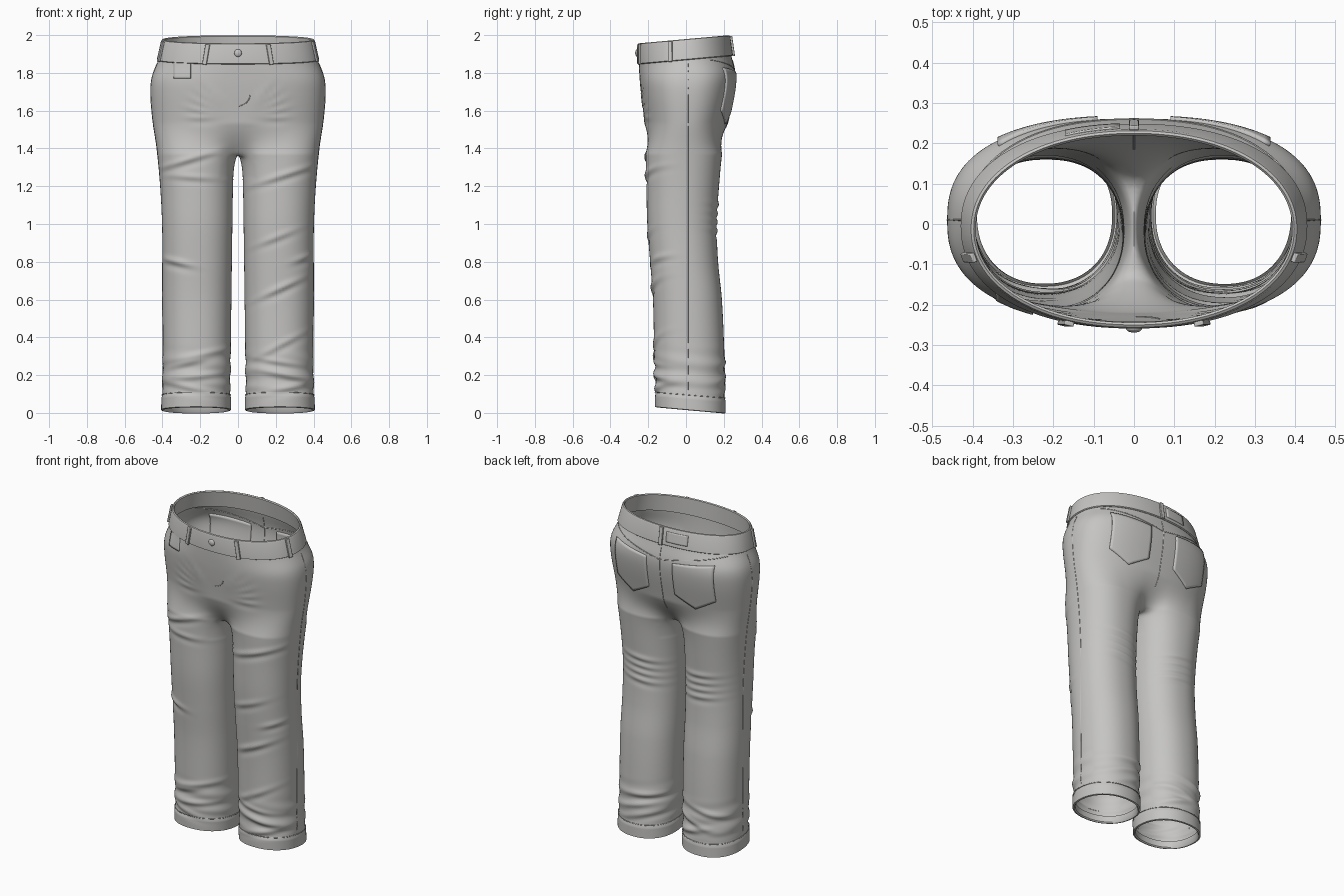
import bpy, bmesh, math, random
from mathutils import Vector, Matrix
from mathutils.bvhtree import BVHTree

if "Cube" in bpy.data.objects:
    bpy.data.objects.remove(bpy.data.objects["Cube"])

cloth = bpy.data.materials.new("pale_grey_cloth")
cloth.use_nodes = True
GREY = (0.56, 0.555, 0.54, 1)
cloth.diffuse_color = GREY
cloth.node_tree.nodes["Principled BSDF"].inputs["Base Color"].default_value = GREY

# Silhouette: height, outer x, front depth, back depth, roundness
SHAPE = [(0, .402, .158, .205, 2.2), (.3, .398, .168, .203, 2.2), (.6, .4, .175, .19, 2.2),
         (.8, .4, .19, .17, 2.2), (1, .402, .205, .163, 2.2), (1.2, .412, .21, .175, 2.2),
         (1.4, .43, .215, .195, 2.3), (1.55, .452, .222, .225, 2.4), (1.7, .463, .238, .256, 2.5),
         (1.78, .455, .245, .26, 2.5), (1.88, .418, .25, .238, 2.2), (2, .393, .25, .222, 2.1)]
TOP, CROTCH, HEM = 1.95, 1.37, .018
LEG_ARC = math.radians(150)


def ease(t):
    t = min(1, max(0, t))
    return t * t * (3 - 2 * t)


def profile(z):
    last = len(SHAPE) - 1
    i = max(k for k in range(last) if SHAPE[k][0] <= z or k == 0)
    a, b = SHAPE[i], SHAPE[i + 1]
    p, q = SHAPE[max(i - 1, 0)], SHAPE[min(i + 2, last)]
    h = b[0] - a[0]
    t = (z - a[0]) / h
    out = []
    for c in range(1, len(a)):
        m0 = (b[c] - p[c]) / (b[0] - p[0]) * h
        m1 = (q[c] - a[c]) / (q[0] - a[0]) * h
        d = b[c] - a[c]
        out.append(a[c] + t * (m0 + t * (3 * d - 2 * m0 - m1 + t * (m0 + m1 - 2 * d))))
    return out


def power(v, n):
    return math.copysign(abs(v) ** (2 / n), v)


def place(z, u, side=1, off=0.0):
    """Cloth point: u runs -1 (front centre) to 1 (back centre); beyond 1 is the inner leg."""
    outer, front, back, n = profile(z)
    drop = max(0, CROTCH - z)
    inner = .025 * (1 - math.exp(-drop / .05)) + .013 * drop
    outer, front, back, inner = outer + off, front + off, back + off, inner - off
    cy, ry = (back - front) / 2, (back + front) / 2
    a, b = u * math.pi / 2, u * LEG_ARC
    cx, rx = (outer + inner) / 2, (outer - inner) / 2
    leg = Vector((cx + rx * power(math.cos(b), n), cy + ry * power(math.sin(b), n), z))
    seam = abs(u) > 1 - 1e-6
    if abs(u) > 1.001:
        p = leg
    else:
        body = Vector((outer * power(max(0, math.cos(a)), n), cy + ry * power(math.sin(a), n), z))
        s = min(1, max(0, (1.54 - z) / (1.54 - CROTCH))) ** 1.5
        p = body.lerp(leg, s)
    if seam and z >= CROTCH:
        p.x = 0
    p.z += p.y * .09 * (ease((z - 1.5) / .38) - ease((.5 - z) / .5))
    p.x *= side
    return p


def finish(name, bm, bevel=0):
    me = bpy.data.meshes.new(name)
    bm.to_mesh(me)
    ob = bpy.data.objects.new(name, me)
    bpy.context.collection.objects.link(ob)
    me.materials.append(cloth)
    if bevel:
        mod = ob.modifiers.new("soft_edges", 'BEVEL')
        mod.width, mod.segments = bevel, 2
    return ob


def strip(bm, a, b, cyclic):
    n = min(len(a), len(b))
    for i in range(n if cyclic else n - 1):
        j = (i + 1) % n
        bm.faces.new((a[i], a[j], b[j], b[i]))


# Trouser body: hip rows that split into two leg tubes with a turned hem
M, K = 64, 13
arc = [-1 + 2 * i / M for i in range(M + 1)]
inseam = [1 + .4 * k / (K + 1) for k in range(1, K + 1)]
hips = [(TOP + (CROTCH - TOP) * i / 64, 0) for i in range(65)]
legs = [(CROTCH + (HEM - CROTCH) * i / 150, 0) for i in range(1, 151)]
legs = [(z, .005 * ease((.095 - z) / .015)) for z, _ in legs]
legs += [(HEM - .003, -.004), (HEM + .004, -.01), (.06, -.012)]
bm = bmesh.new()
for side in (1, -1):
    prev = None
    for z, off in hips + legs:
        us = arc + (inseam if z <= CROTCH + 1e-6 else [])
        row = [bm.verts.new(place(z, u, side, off)) for u in us]
        if prev:
            strip(bm, prev, row, len(prev) > M + 1)
        prev = row
bmesh.ops.remove_doubles(bm, verts=bm.verts[:], dist=1e-5)
fork = [v for v in bm.verts if abs(v.co.x) < .09 and 1.24 < v.co.z < 1.52]
for _ in range(8):
    bmesh.ops.smooth_vert(bm, verts=fork, factor=.5, use_axis_x=True, use_axis_y=True, use_axis_z=True)
bmesh.ops.recalc_face_normals(bm, faces=bm.faces[:])
bm.normal_update()

# Folds: face (-1 front, 1 back), x, z, slope in degrees, half length, height
folds = [(-1, -.27, 1.34, 17, .13, .009), (-1, -.24, 1.25, -4, .11, .006), (-1, .24, 1.26, 18, .14, .009),
         (-1, .2, .93, 22, .1, .007), (-1, .22, .66, 25, .11, .01), (-1, -.32, .8, -14, .08, .009),
         (-1, .34, .82, 20, .06, .006), (-1, -.2, .31, 12, .13, .008), (-1, .22, .36, 28, .12, .007)]
for s in (1, -1):
    for i in range(5):
        deg = 2 + 13 * i
        r = math.radians(deg)
        folds.append((-1, s * (.03 + .16 * math.cos(r)), 1.56 + .15 * math.sin(r), s * deg, .07, .005))
    for i in range(4):
        folds.append((1, s * .2, 1.1 - .045 * i, s * 6, .1, .007))
rng = random.Random(4)
for s in (1, -1):
    for face in (1, -1):
        for z in (.14, .2, .27):
            folds.append((face, s * rng.uniform(.14, .3), z, rng.uniform(-20, 20), .12, .008))
folds = [(f, x, z, math.cos(math.radians(d)), math.sin(math.radians(d)), l, h) for f, x, z, d, l, h in folds]
moves = []
for v in bm.verts:
    x, _, z = v.co
    push = 0
    for f, fx, fz, c, s, length, h in folds:
        if v.normal.y * f <= 0 or abs(z - fz) > .16:
            continue
        along = (x - fx) * c + (z - fz) * s
        across = (z - fz) * c - (x - fx) * s
        if abs(across) < .07:
            ridge = math.exp(-(across / .016) ** 2) - .6 * math.exp(-((across + .028) / .018) ** 2)
            push += h * ridge * math.exp(-(along / length) ** 2) * min(1, 2 * abs(v.normal.y))
    # gathered cloth above the hem
    gather = ease((z - .1) / .05) * ease((.38 - z) / .15)
    push += .003 * gather * math.sin(62 * z + 9 * x + 8 * v.co.y)
    moves.append((v, v.normal * push))
for v, m in moves:
    v.co += m
bm.normal_update()
body_tree = BVHTree.FromBMesh(bm)
meshes = [finish("trouser_body", bm)]

# Waistband: closed cross-section swept round the waist
ring = [(1, u) for u in arc] + [(-1, u) for u in reversed(arc[1:-1])]
section = [(.002, 1.868), (.009, 1.872), (.009, 1.965), (.006, 1.976), (0, 1.979), (-.006, 1.974), (-.008, 1.872)]
bm = bmesh.new()
rows = [[bm.verts.new(place(z, u, s, off)) for s, u in ring] for off, z in section]
for a, b in zip(rows, rows[1:] + rows[:1]):
    strip(bm, a, b, True)
bmesh.ops.recalc_face_normals(bm, faces=bm.faces[:])
band_tree = BVHTree.FromBMesh(bm)
meshes.append(finish("waistband", bm))


# Belt loops
def belt_loop(name, u, side):
    low, high = place(1.866, u, side, .013), place(1.974, u, side, .013)
    near = place(1.92, u - .02 if u > 0 else u + .02, side, .013)
    up = (high - low).normalized()
    along = (near - place(1.92, u, side, .013)).normalized()
    if abs(u) == 1:
        along = Vector((1, 0, 0))
    out = up.cross(along).normalized()
    along = out.cross(up)
    rot = Matrix((along, out, up)).transposed().to_4x4()
    size = Matrix.Diagonal((.024, .012, (high - low).length, 1))
    bm = bmesh.new()
    bmesh.ops.create_cube(bm, size=1, matrix=Matrix.Translation((low + high) / 2) @ rot @ size)
    bmesh.ops.recalc_face_normals(bm, faces=bm.faces[:])
    meshes.append(finish(name, bm, .003))


for s, tag in ((1, "left"), (-1, "right")):
    belt_loop("front_belt_loop_" + tag, -.76, s)
    belt_loop("side_belt_loop_" + tag, -.17, s)
belt_loop("back_belt_loop", 1, 1)


def project(tree, x, z, face):
    return tree.ray_cast(Vector((x, face, z)), Vector((0, -face, 0)))[0]


# Sewn-on patches draped over the cloth
def patch(name, tree, face, left, right, top, bottom, thick, n=16):
    bm = bmesh.new()
    rows = []
    for i in range(n + 1):
        t = i / n
        row = []
        for j in range(n + 1):
            w = j / n
            z = top(w) + (bottom(w) - top(w)) * t
            row.append(bm.verts.new(project(tree, left + (right - left) * w, z, face)))
        rows.append(row)
    for a, b in zip(rows, rows[1:]):
        strip(bm, a, b, False)
    ob = finish(name, bm)
    mod = ob.modifiers.new("thickness", 'SOLIDIFY')
    mod.thickness, mod.offset = thick, 0
    meshes.append(ob)


for s, tag in ((1, "left"), (-1, "right")):
    patch("back_pocket_" + tag, body_tree, 1, s * .09, s * .335, lambda w: 1.8 + .025 * w,
          lambda w: 1.6 - .07 * (1 - abs(w - .5) * 2), .016)
patch("coin_pocket", body_tree, -1, -.34, -.25, lambda w: 1.862, lambda w: 1.77, .01, 8)
patch("waist_label", band_tree, 1, -.17, -.035, lambda w: 1.975, lambda w: 1.915, .009, 8)


# Button and rivets
def stud(name, tree, x, z, radius):
    p = project(tree, x, z, -1)
    bm = bmesh.new()
    flat = Matrix.Diagonal((radius, radius * .5, radius, 1))
    bmesh.ops.create_uvsphere(bm, u_segments=20, v_segments=12, radius=1, matrix=Matrix.Translation(p) @ flat)
    meshes.append(finish(name, bm))


stud("waist_button", band_tree, 0, 1.905, .02)
for i, x in enumerate((-.33, -.27)):
    stud(f"rivet_{i + 1}", body_tree, x, 1.852, .008)


# Raised seams
def seam(name, points, thick=.0025):
    cu = bpy.data.curves.new(name, 'CURVE')
    cu.dimensions, cu.bevel_depth, cu.bevel_resolution = '3D', thick, 1
    sp = cu.splines.new('POLY')
    points = [p for p in points if p]
    sp.points.add(len(points) - 1)
    for q, p in zip(sp.points, points):
        q.co = (*p, 1)
    cu.materials.append(cloth)
    bpy.context.collection.objects.link(bpy.data.objects.new(name, cu))


steps = [i / 40 for i in range(41)]
for s, tag in ((1, "left"), (-1, "right")):
    seam("back_yoke_seam_" + tag, [project(body_tree, s * .38 * t, 1.8 + .07 * t, 1) for t in steps])
    seam("outer_seam_" + tag, [body_tree.ray_cast(Vector((s, .01, 1.85 - 1.73 * t)), Vector((-s, 0, 0)))[0]
                               for t in steps], .002)
    seam("hem_stitch_" + tag, [place(.096, u, s, .003) for u in arc + inseam + arc[:1]], .002)
seam("back_centre_seam", [project(body_tree, 0, 1.87 - .4 * t, 1) for t in steps])
seam("fly_stitch", [project(body_tree, .065 * math.cos(1.5 * t), 1.69 - .065 * math.sin(1.5 * t), -1) for t in steps])

# Smooth cloth with crisp sewn edges
bpy.ops.object.select_all(action='DESELECT')
for ob in meshes:
    ob.select_set(True)
bpy.context.view_layer.objects.active = meshes[0]
bpy.ops.object.shade_smooth_by_angle(angle=math.radians(40))
